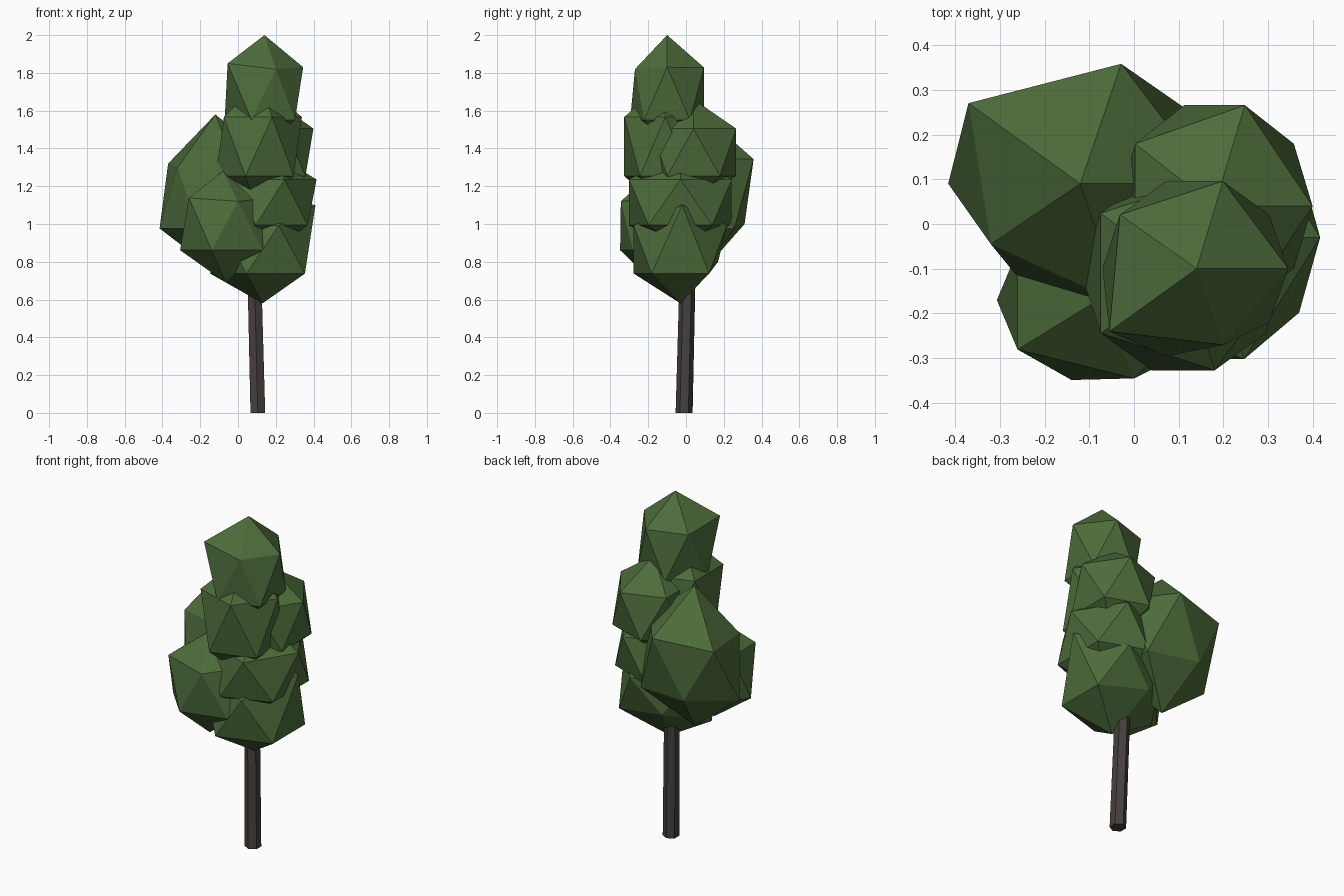
import bpy
import bmesh
from mathutils import Vector

cube = bpy.data.objects.get("Cube")
if cube:
    bpy.data.objects.remove(cube, do_unlink=True)


def material(name, rgb):
    mat = bpy.data.materials.new(name)
    mat.use_nodes = True
    mat.diffuse_color = (*rgb, 1)
    shader = mat.node_tree.nodes["Principled BSDF"]
    shader.inputs["Base Color"].default_value = (*rgb, 1)
    shader.inputs["Roughness"].default_value = 0.9
    return mat


def add_object(name, bm, mat):
    mesh = bpy.data.meshes.new(name)
    bm.to_mesh(mesh)
    bm.free()
    mesh.materials.append(mat)
    obj = bpy.data.objects.new(name, mesh)
    bpy.context.collection.objects.link(obj)
    return obj


def leaf_clump(name, center, radii, pulls=()):
    """Stretched icosahedron; each pull moves its nearest corner to a point."""
    bm = bmesh.new()
    bmesh.ops.create_icosphere(bm, subdivisions=1, radius=1)
    bmesh.ops.scale(bm, vec=radii, verts=bm.verts)
    bmesh.ops.translate(bm, vec=center, verts=bm.verts)
    for point in map(Vector, pulls):
        corner = min(bm.verts, key=lambda v: (v.co - point).length)
        corner.co = point
    return add_object(name, bm, leaf_green)


leaf_green = material("leaf_green", (0.075, 0.15, 0.043))
bark_brown = material("bark_brown", (0.062, 0.052, 0.047))

# Trunk: six-sided post with a slight lean
bm = bmesh.new()
bmesh.ops.create_cone(bm, cap_ends=True, segments=6, radius1=0.045,
                      radius2=0.042, depth=0.8)
bmesh.ops.translate(bm, vec=(0.105, -0.01, 0.4), verts=bm.verts)
for v in bm.verts:
    v.co.x -= 0.025 * v.co.z
    v.co.y += 0.025 * v.co.z
add_object("trunk", bm, bark_brown)

# Foliage: overlapping faceted clumps
leaf_clump("crown_clump", (0.135, -0.1, 1.69), (0.23, 0.23, 0.31),
           [(-0.055, -0.24, 1.85), (0.345, -0.1, 1.83),
            (0.2, -0.27, 1.82), (0.14, -0.1, 2.0)])
leaf_clump("back_right_clump", (-0.12, 0.09, 1.16), (0.33, 0.315, 0.41),
           [(-0.32, -0.045, 1.3), (-0.37, 0.27, 1.32),
            (-0.2, 0.31, 1.0), (-0.12, 0.09, 1.58)])
leaf_clump("front_right_clump", (-0.065, -0.17, 1.0), (0.27, 0.21, 0.31),
           [(0.0, -0.345, 1.12), (-0.08, -0.17, 1.28)])
leaf_clump("bottom_clump", (0.13, -0.03, 0.865), (0.31, 0.29, 0.285),
           [(0.41, -0.02, 1.1), (0.04, 0.17, 0.8)])
leaf_clump("left_clump", (0.17, -0.03, 1.115), (0.275, 0.32, 0.27))
leaf_clump("upper_front_clump", (0.11, -0.11, 1.41), (0.255, 0.255, 0.35))
leaf_clump("upper_back_clump", (0.18, 0.04, 1.38), (0.245, 0.265, 0.28))
